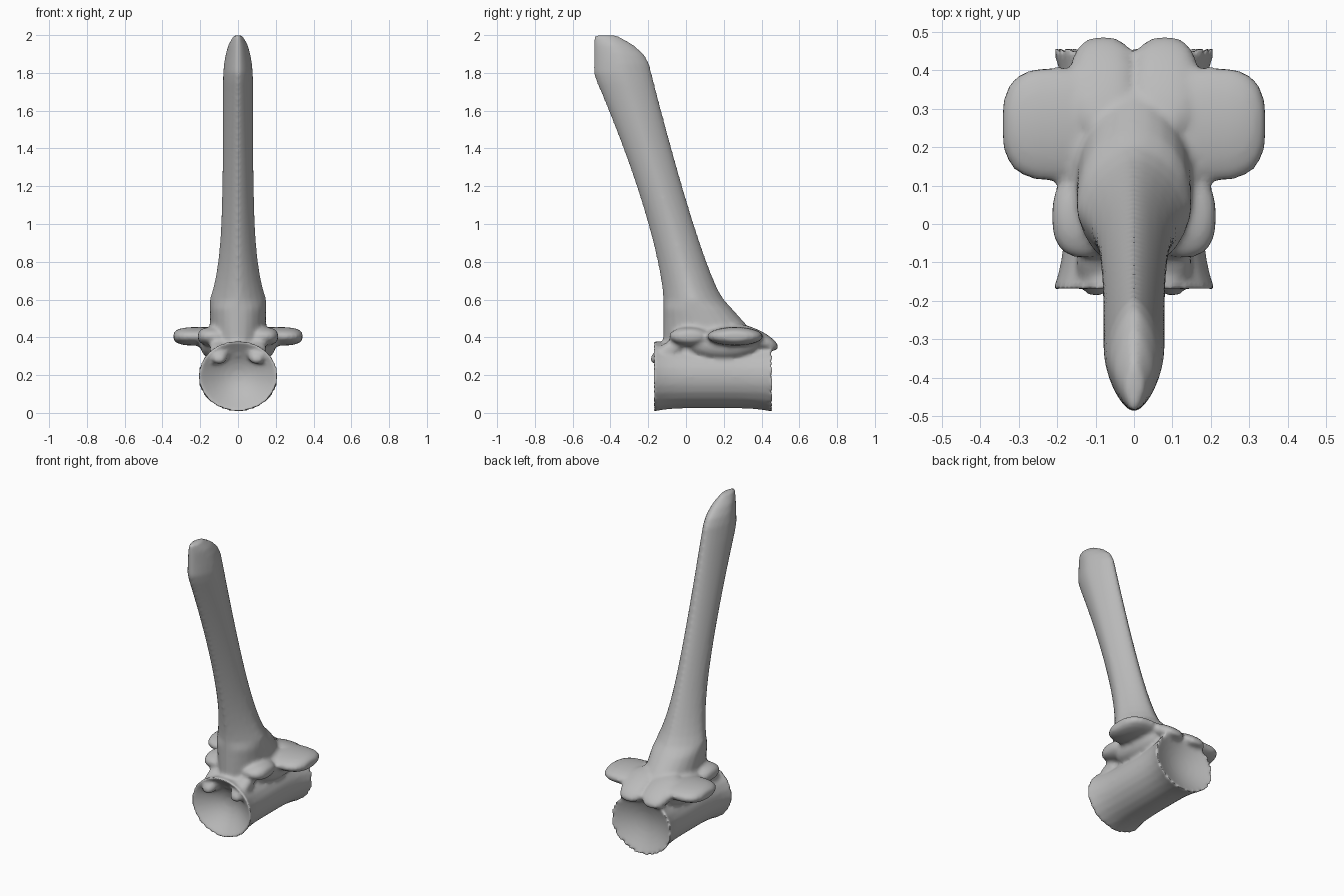
import bpy, bmesh, math
from mathutils import Vector

if "Cube" in bpy.data.objects:
    bpy.data.objects.remove(bpy.data.objects["Cube"])

bm = bmesh.new()


def power(value, exponent):
    return math.copysign(abs(value) ** exponent, value)


def ring(centre, across, along, exponent=1, count=24):
    """Closed loop around centre; an exponent above one sharpens it to ridges."""
    points = []
    for i in range(count):
        angle = math.tau * i / count
        points.append(Vector(centre)
                      + Vector(across) * power(math.cos(angle), exponent)
                      + Vector(along) * power(math.sin(angle), exponent))
    return points


def loft(rings):
    """Skin a row of loops into a closed solid."""
    loops = [[bm.verts.new(point) for point in loop] for loop in rings]
    faces = [bm.faces.new(loops[0]), bm.faces.new(reversed(loops[-1]))]
    for lower, upper in zip(loops, loops[1:]):
        for i in range(len(lower)):
            faces.append(bm.faces.new((lower[i - 1], upper[i - 1], upper[i], lower[i])))
    bmesh.ops.recalc_face_normals(bm, faces=faces)


def body_ring(y, scale=1):
    """Section of the spool-shaped body, flaring toward both ends."""
    flare = min(abs(y - .14) / .32, 1) ** 4
    return ring((0, y, .195), (scale * (.18 + .035 * flare), 0, 0),
                (0, 0, scale * (.17 + .02 * flare)))


def dish(rim, depth):
    """Rings running from the rim into a hollow end face."""
    scales = [.92 - .12 * i for i in range(8)]
    return [body_ring(rim + depth * (1 - scale ** 2), scale) for scale in scales]


def spine_ring(z):
    """Section of the arch and the tall spine that leans forward."""
    rise = max(z - .6, 0)
    flare = max(.6 - z, 0)
    crown = max(z - 1.85, 0)
    front = max(-.12 - .29 * rise ** 1.4, -.49)
    rear = min(.2 - .33 * rise ** .8 + .9 * flare - 6 * crown ** 2, .42)
    width = .08 + .07 * math.exp(-5 * rise)
    width *= math.sqrt(1 - (max(z - 1.75, 0) / .26) ** 2)
    exponent = 1.25 if z > .55 else 1
    return ring((0, (front + rear) / 2, z), (width, 0, 0),
                (0, (rear - front) / 2, 0), exponent)


def knob(centre, size, tilt=0, exponent=.8, steps=12):
    """Rounded lump; tilt lowers it toward the rear."""
    x, y, z = centre
    length, depth, height = size
    rings = []
    for i in range(1, steps):
        angle = math.pi * (i / steps - .5)
        scale = math.cos(angle) ** exponent
        rings.append(ring((x + length * power(math.sin(angle), exponent), y, z),
                          (0, scale * depth, -scale * depth * tilt),
                          (0, 0, scale * height)))
    loft(rings)


# Body with a deep hollow in front and a shallow one behind
front_rim, rear_rim, slices = -.18, .46, 16
sides = [body_ring(front_rim + (rear_rim - front_rim) * i / slices)
         for i in range(slices + 1)]
loft(dish(front_rim, .1)[::-1] + sides + dish(rear_rim, -.06))

# Arch and spine
levels = 34
loft([spine_ring(.3 + 1.7 * i / levels) for i in range(levels + 1)])

for side in (-1, 1):
    # Broad side wing and its root
    knob((side * .2, .26, .405), (.145, .15, .05), exponent=.7)
    knob((side * .1, .2, .37), (.1, .2, .09))
    # Front shoulder
    knob((side * .13, .02, .405), (.085, .11, .05))
    # Rear lobe sloping down over the body
    knob((side * .08, .36, .4), (.09, .13, .05), tilt=.4)
    # Small knob above the front hollow
    knob((side * .1, -.09, .33), (.05, .1, .05), tilt=-.5)

mesh = bpy.data.meshes.new("vertebra")
bm.to_mesh(mesh)
bm.free()
vertebra = bpy.data.objects.new("vertebra", mesh)
bpy.context.collection.objects.link(vertebra)

bone = bpy.data.materials.new("grey bone")
bone.use_nodes = True
colour = (.5, .5, .5, 1)
bone.diffuse_color = colour
bone.node_tree.nodes["Principled BSDF"].inputs["Base Color"].default_value = colour
mesh.materials.append(bone)

# Fuse the parts into one rounded solid
fuse = vertebra.modifiers.new("fuse", 'REMESH')
fuse.mode = 'VOXEL'
fuse.voxel_size = .012
fuse.use_smooth_shade = True
soften = vertebra.modifiers.new("soften", 'SMOOTH')
soften.factor = .5
soften.iterations = 5
